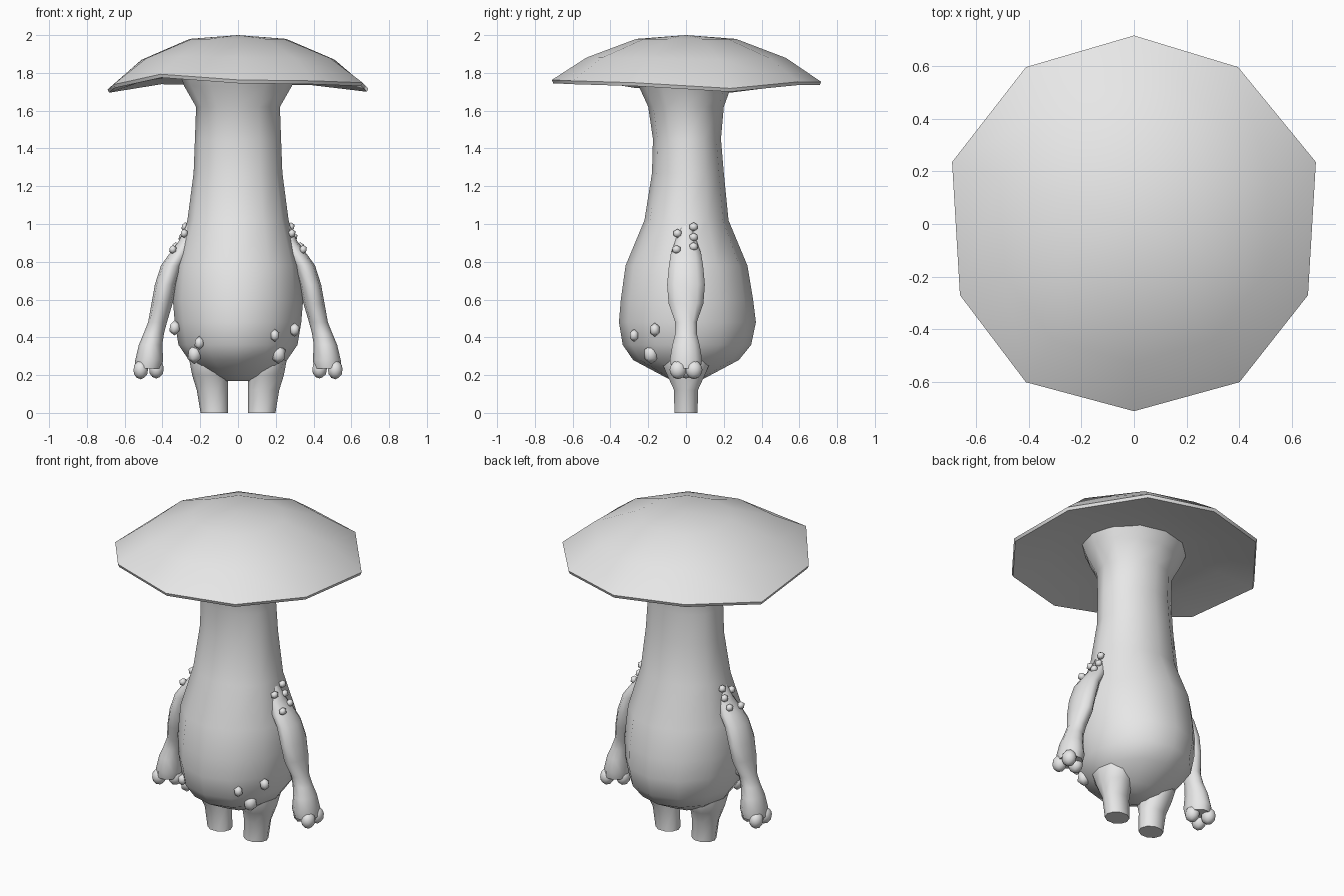
import bpy, bmesh, math
from mathutils import Vector

if "Cube" in bpy.data.objects:
    bpy.data.objects.remove(bpy.data.objects["Cube"])

grey = bpy.data.materials.new("plain grey")
grey.diffuse_color = (0.8, 0.8, 0.8, 1)
grey.use_nodes = True
grey.node_tree.nodes["Principled BSDF"].inputs["Base Color"].default_value = grey.diffuse_color


def finish(bm, name, angle=60):
    bmesh.ops.recalc_face_normals(bm, faces=bm.faces)
    me = bpy.data.meshes.new(name)
    bm.to_mesh(me)
    bm.free()
    ob = bpy.data.objects.new(name, me)
    bpy.context.collection.objects.link(ob)
    me.materials.append(grey)
    bpy.ops.object.select_all(action='DESELECT')
    ob.select_set(True)
    bpy.context.view_layer.objects.active = ob
    bpy.ops.object.shade_smooth_by_angle(angle=math.radians(angle))
    return ob


def skin(bm, rings, caps=(True, True)):
    """Bridge a list of equal-length point rings."""
    vs = [[bm.verts.new(p) for p in r] for r in rings]
    n = len(vs[0])
    for a, b in zip(vs, vs[1:]):
        for i in range(n):
            j = (i + 1) % n
            bm.faces.new((a[i], a[j], b[j], b[i]))
    if caps[0]:
        bm.faces.new(vs[0])
    if caps[1]:
        bm.faces.new(vs[-1])
    return vs


def ellipse(cx, cy, z, rx, ry, n):
    return [(cx + rx * math.cos(2 * math.pi * i / n),
             cy + ry * math.sin(2 * math.pi * i / n), z) for i in range(n)]


def blob(name, pos, size, subdiv=1):
    bm = bmesh.new()
    bmesh.ops.create_icosphere(bm, subdivisions=subdiv, radius=1)
    for v in bm.verts:
        v.co = Vector(pos) + Vector(a * b for a, b in zip(v.co, size))
    return finish(bm, name, 75)


# Body and stem: z, half width, front y, back y
body = [(.17, .07, -.07, .07), (.20, .16, -.13, .13), (.28, .26, -.28, .28),
        (.36, .315, -.335, .345), (.48, .335, -.355, .37), (.60, .345, -.345, .355),
        (.78, .33, -.32, .325), (1.02, .268, -.22, .225), (1.27, .235, -.18, .20),
        (1.45, .228, -.175, .185), (1.62, .222, -.20, .20), (1.73, .285, -.25, .24),
        (1.80, .31, -.28, .28)]
bm = bmesh.new()
skin(bm, [ellipse(0, (f + b) / 2, z, rx, (b - f) / 2, 12) for z, rx, f, b in body])
finish(bm, "body_and_stem")

# Cap: irregular ten-sided rim, domed top and hollow underside
rim = [(0, .715, 1.735), (.395, .595, 1.735), (.69, .235, 1.70), (.66, -.27, 1.73),
       (.40, -.60, 1.74), (0, -.71, 1.745), (-.41, -.60, 1.775), (-.66, -.27, 1.72),
       (-.69, .235, 1.695), (-.41, .595, 1.74)]


def rim_ring(scale, z, blend, lift=0):
    return [(x * scale, y * scale, z + (rz - 1.73) * blend + lift) for x, y, rz in rim]


bm = bmesh.new()
vs = skin(bm, [rim_ring(.35, 1.80, 0), rim_ring(.70, 1.775, .5), rim_ring(.99, 1.73, 1),
               rim_ring(1, 1.73, 1, .018), rim_ring(.74, 1.878, .25), rim_ring(.37, 1.98, 0)],
          (True, False))
top = bm.verts.new((0, 0, 2.0))
for i in range(10):
    bm.faces.new((vs[-1][i], vs[-1][(i + 1) % 10], top))
finish(bm, "cap", 55)

# Limbs: z, centre x, half width, half depth
leg = [(0, .125, .073, .065), (.12, .135, .083, .066), (.20, .148, .095, .105),
       (.28, .158, .10, .14), (.36, .16, .09, .12)]
arm = [(1.0, .245, .025, .03), (.91, .268, .045, .06), (.84, .31, .055, .085),
       (.78, .35, .058, .095), (.68, .383, .057, .105), (.58, .402, .056, .097),
       (.48, .426, .05, .06), (.42, .446, .054, .06), (.36, .463, .062, .076),
       (.28, .47, .074, .09), (.235, .475, .07, .08)]
shoulder = [(.285, -.045, .95), (.28, .04, .985), (.295, .04, .93),
            (.33, .04, .88), (.345, -.05, .865)]
for side, s in (("right", 1), ("left", -1)):
    for part, data in (("leg", leg), ("arm", arm)):
        bm = bmesh.new()
        skin(bm, [ellipse(s * cx, 0, z, rx, ry, 10) for z, cx, rx, ry in data])
        finish(bm, f"{side}_{part}")
    # Stubby fingers
    for k, (x, y, z) in enumerate([(.515, -.042, .228), (.515, .042, .228), (.432, 0, .232)]):
        blob(f"{side}_finger_{k}", (s * x, y, z), (.04, .045, .05), 2)
    # Shoulder bumps
    for k, (x, y, z) in enumerate(shoulder):
        blob(f"{side}_shoulder_bump_{k}", (s * x, y, z), (.022, .026, .024))

# Belly warts: x, y, z, size
warts = [(.30, -.165, .44, .031), (.195, -.275, .41, .028), (.215, -.185, .31, .044),
         (-.335, -.06, .45, .034), (-.205, -.255, .37, .03), (-.23, -.175, .31, .044)]
for k, (x, y, z, r) in enumerate(warts):
    blob(f"belly_wart_{k}", (x, y, z), (r * .95, r * .95, r * 1.2))
